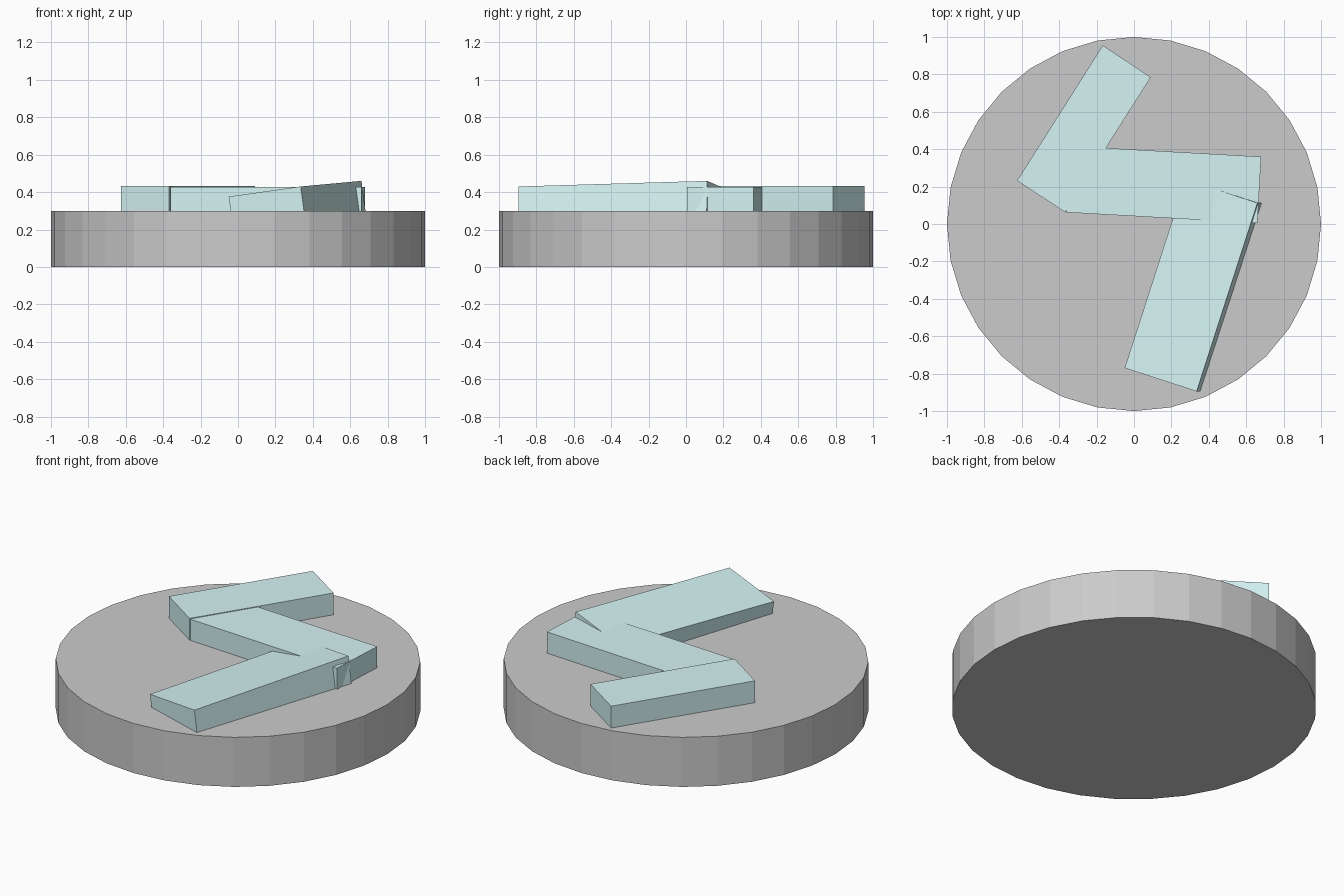
import bpy
from mathutils import Vector

if "Cube" in bpy.data.objects:
    bpy.data.objects.remove(bpy.data.objects["Cube"])

ice = bpy.data.materials.new("pale_ice")
ice.diffuse_color = (0.66, 0.9, 0.9, 1)
ice.use_nodes = True
ice.node_tree.nodes["Principled BSDF"].inputs["Base Color"].default_value = ice.diffuse_color


def slab(name, a, b, c, depth):
    """Box from three successive corners of its top face and a thickness."""
    a, b, c = Vector(a), Vector(b), Vector(c)
    top = [a, b, c, a + c - b]
    down = (b - a).cross(c - b).normalized() * -depth
    mesh = bpy.data.meshes.new(name)
    mesh.from_pydata(top + [p + down for p in top], [],
                     [(0, 1, 2, 3), (7, 6, 5, 4)] +
                     [(i, i + 4, (i + 1) % 4 + 4, (i + 1) % 4) for i in range(4)])
    mesh.materials.append(ice)
    obj = bpy.data.objects.new(name, mesh)
    bpy.context.collection.objects.link(obj)
    return obj


# Round base
bpy.ops.mesh.primitive_cylinder_add(vertices=32, radius=1, depth=0.3, location=(0, 0, 0.15))
bpy.context.object.name = "base_disc"

# Zigzag bars sunk into the base
slab("back_bar", (-0.625, 0.232, 0.432), (-0.368, 0.062, 0.432), (0.09, 0.785, 0.432), 0.16)
slab("middle_bar", (-0.362, 0.062, 0.428), (0.66, 0.005, 0.428), (0.68, 0.36, 0.428), 0.16)

# Front bar leans to one side
slab("front_bar", (-0.05, -0.77, 0.376), (0.335, -0.895, 0.43), (0.66, 0.113, 0.46), 0.17)
